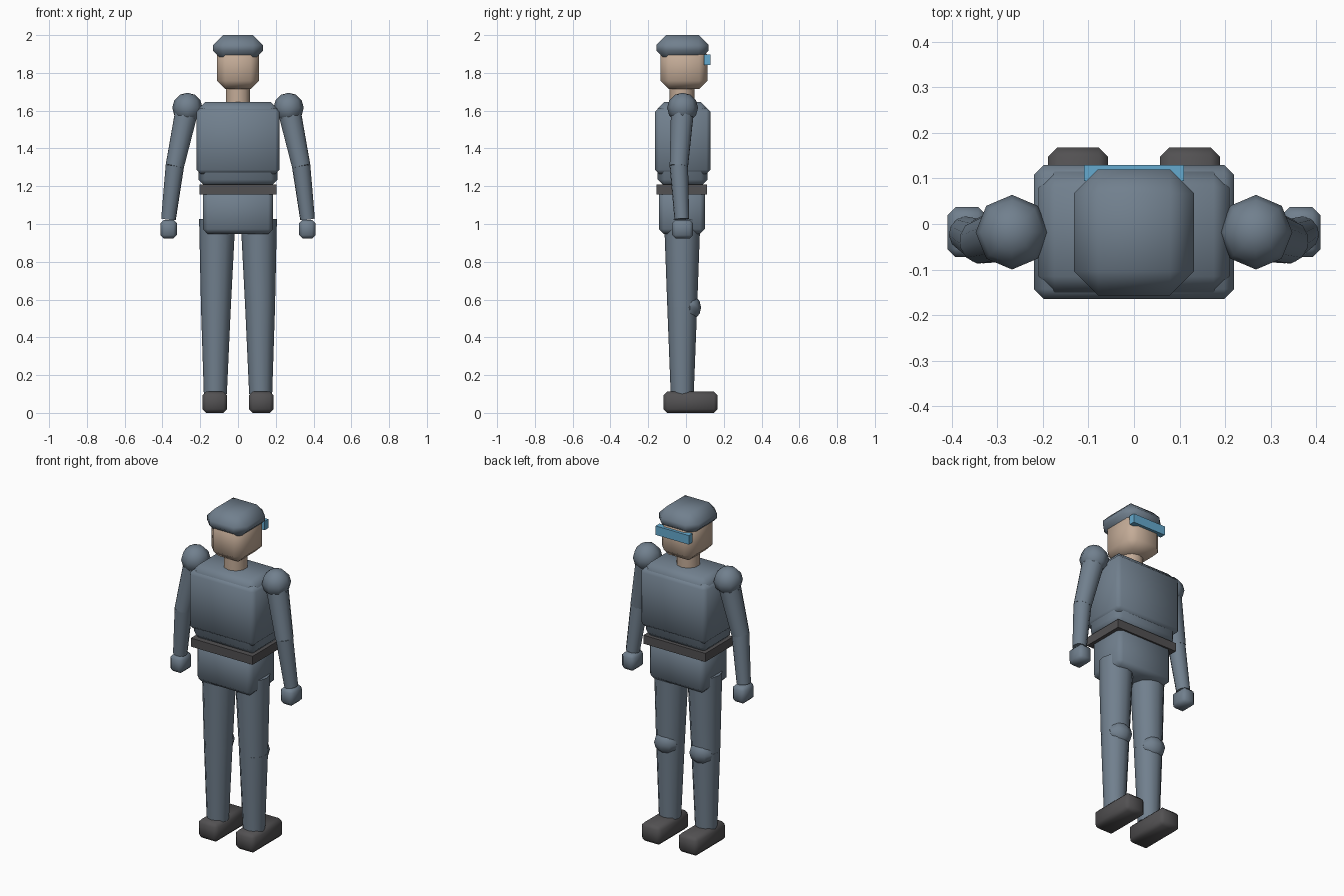
import bpy, bmesh, math
from mathutils import Vector, Matrix

if "Cube" in bpy.data.objects:
    bpy.data.objects.remove(bpy.data.objects["Cube"])


def material(name, rgb):
    m = bpy.data.materials.new(name)
    m.diffuse_color = (*rgb, 1)
    m.use_nodes = True
    m.node_tree.nodes["Principled BSDF"].inputs["Base Color"].default_value = m.diffuse_color
    return m


CLOTH = material("slate_cloth", (0.165, 0.215, 0.27))
DARK = material("dark_leather", (0.085, 0.082, 0.085))
SKIN = material("skin", (0.55, 0.41, 0.31))
GLASS = material("blue_lens", (0.13, 0.40, 0.62))


def finish(bm, name, mat):
    me = bpy.data.meshes.new(name)
    bmesh.ops.recalc_face_normals(bm, faces=bm.faces)
    bm.to_mesh(me)
    bm.free()
    me.materials.append(mat)
    ob = bpy.data.objects.new(name, me)
    bpy.context.collection.objects.link(ob)
    me.shade_smooth()
    me.set_sharp_from_angle(angle=math.radians(50))
    return ob


def box(name, mat, x, y, z, bevel=0.0):
    """Box from (min, max) ranges with chamfered edges."""
    bm = bmesh.new()
    bmesh.ops.create_cube(bm, size=1)
    lo, hi = Vector((x[0], y[0], z[0])), Vector((x[1], y[1], z[1]))
    bmesh.ops.scale(bm, vec=hi - lo, verts=bm.verts)
    bmesh.ops.translate(bm, vec=(lo + hi) / 2, verts=bm.verts)
    if bevel:
        bmesh.ops.bevel(bm, geom=bm.edges[:], offset=bevel, segments=1,
                        profile=0.5, affect='EDGES')
    return finish(bm, name, mat)


def limb(name, mat, a, b, ra, rb, sides=12):
    """Tapered cylinder from a to b."""
    a, b = Vector(a), Vector(b)
    d = b - a
    bm = bmesh.new()
    rot = d.to_track_quat('Z', 'Y').to_matrix().to_4x4()
    bmesh.ops.create_cone(bm, cap_ends=True, segments=sides, radius1=ra,
                          radius2=rb, depth=d.length,
                          matrix=Matrix.Translation((a + b) / 2) @ rot)
    return finish(bm, name, mat)


def ball(name, mat, c, r, sides=8, rings=6):
    bm = bmesh.new()
    bmesh.ops.create_uvsphere(bm, u_segments=sides, v_segments=rings, radius=1,
                              matrix=Matrix.Translation(c) @ Matrix.Diagonal((*r, 1)))
    return finish(bm, name, mat)


# Torso, vest, belt and hips
box("torso", CLOTH, (-0.21, 0.21), (-0.15, 0.115), (1.20, 1.645), 0.035)
box("vest", CLOTH, (-0.22, 0.22), (-0.165, 0.13), (1.265, 1.615), 0.022)
box("belt", DARK, (-0.205, 0.205), (-0.155, 0.11), (1.157, 1.208))
box("hips", CLOTH, (-0.185, 0.185), (-0.143, 0.10), (0.948, 1.19), 0.025)

# Head, cap and goggles
limb("neck", SKIN, (0, -0.022, 1.60), (0, -0.022, 1.75), 0.066, 0.066, 10)
box("head", SKIN, (-0.11, 0.11), (-0.135, 0.113), (1.715, 1.94), 0.043)
box("cap", CLOTH, (-0.132, 0.132), (-0.157, 0.12), (1.865, 2.0), 0.053)
box("goggles", GLASS, (-0.11, 0.11), (0.095, 0.13), (1.843, 1.897))

# Arms and legs on both sides
for side, s in (("left", -1), ("right", 1)):
    shoulder = (s * 0.268, -0.018, 1.615)
    elbow = (s * 0.335, -0.038, 1.305)
    wrist = (s * 0.368, -0.022, 1.025)
    ball(side + "_shoulder", CLOTH, shoulder, (0.08, 0.082, 0.08))
    limb(side + "_upper_arm", CLOTH, shoulder, elbow, 0.063, 0.05)
    limb(side + "_forearm", CLOTH, (s * 0.334, -0.038, 1.31), wrist, 0.049, 0.039)
    box(side + "_hand", CLOTH, (s * 0.367 - 0.043, s * 0.367 + 0.043),
        (-0.073, 0.037), (0.923, 1.022), 0.018)

    hip = (s * 0.11, -0.02, 1.025)
    knee = (s * 0.117, -0.02, 0.56)
    ankle = (s * 0.12, -0.02, 0.10)
    limb(side + "_thigh", CLOTH, hip, knee, 0.096, 0.079)
    limb(side + "_shin", CLOTH, knee, ankle, 0.079, 0.061)
    ball(side + "_knee_pad", CLOTH, (s * 0.117, 0.022, 0.558), (0.072, 0.058, 0.066))
    box(side + "_boot", DARK, (s * 0.123 - 0.066, s * 0.123 + 0.066),
        (-0.12, 0.168), (0.0, 0.112), 0.02)
